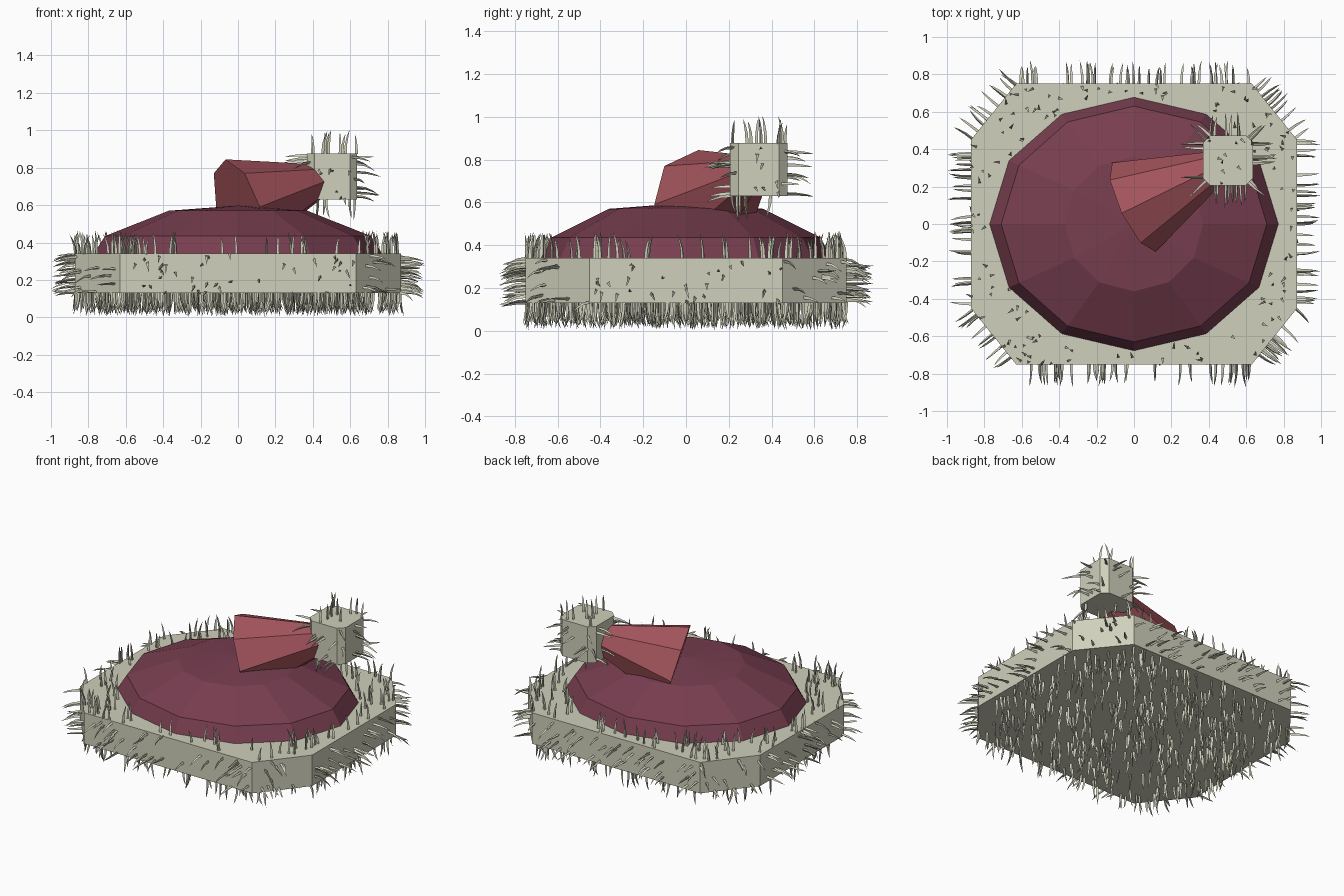
import bpy, bmesh, math, random
from mathutils import Vector

if "Cube" in bpy.data.objects:
    bpy.data.objects.remove(bpy.data.objects["Cube"])

random.seed(4)


def material(name, srgb):
    m = bpy.data.materials.new(name)
    lin = [((c / 255 + 0.055) / 1.055) ** 2.4 for c in srgb]
    m.diffuse_color = (*lin, 1)
    m.use_nodes = True
    m.node_tree.nodes["Principled BSDF"].inputs["Base Color"].default_value = m.diffuse_color
    return m


CREAM = material("pale cream", (208, 208, 188))
PLUM = material("dark plum", (120, 62, 80))
ROSE = material("dusty rose", (164, 84, 92))


def finish(bm, name, mat, fix=True):
    if fix:
        bmesh.ops.recalc_face_normals(bm, faces=bm.faces[:])
    me = bpy.data.meshes.new(name)
    bm.to_mesh(me)
    bm.free()
    me.materials.append(mat)
    ob = bpy.data.objects.new(name, me)
    bpy.context.collection.objects.link(ob)
    return ob


def loft(name, rings, mat):
    """Join rings of equal point count and cap both ends."""
    bm = bmesh.new()
    vs = [[bm.verts.new(p) for p in r] for r in rings]
    n = len(vs[0])
    for a, b in zip(vs, vs[1:]):
        for i in range(n):
            j = (i + 1) % n
            bm.faces.new((a[i], a[j], b[j], b[i]))
    bm.faces.new(vs[0][::-1])
    bm.faces.new(vs[-1])
    return finish(bm, name, mat)


def chamfered_block(name, cx, cy, hx, hy, kx, ky, z0, z1):
    """Box with cut vertical corners."""
    outline = [(hx, -ky), (hx, ky), (kx, hy), (-kx, hy),
               (-hx, ky), (-hx, -ky), (-kx, -hy), (kx, -hy)]
    rings = [[(cx + x, cy + y, z) for x, y in outline] for z in (z0, z1)]
    return loft(name, rings, CREAM)


def add_hair(bm, root, normal, length):
    """One curved, tapering, three-sided tuft."""
    side = normal.orthogonal().normalized()
    other = normal.cross(side)
    a = random.uniform(0, math.tau)
    sway = (side * math.cos(a) + other * math.sin(a)) * random.uniform(0.01, 0.035)
    if abs(normal.z) < 0.5:
        sway = sway * 0.6 + Vector((0, 0, -random.uniform(0.01, 0.035)))
    rings = []
    for t, r in ((-0.05, 0.009), (0.4, 0.0075), (0.75, 0.005)):
        c = root + normal * length * t + sway * t * t
        rings.append([bm.verts.new(c + (side * math.cos(a + k * math.tau / 3)
                      + other * math.sin(a + k * math.tau / 3)) * r) for k in range(3)])
    tip = bm.verts.new(root + normal * length + sway)
    for k in range(3):
        j = (k + 1) % 3
        for p, q in zip(rings, rings[1:]):
            bm.faces.new((p[k], p[j], q[j], q[k]))
        bm.faces.new((rings[-1][k], rings[-1][j], tip))


def hair_coat(name, ob, density, under_density, skip=lambda p: False):
    """Scatter hairs evenly over every face of a block."""
    bm = bmesh.new()
    me = ob.data
    me.calc_loop_triangles()
    for tri in me.loop_triangles:
        a, b, c = (me.vertices[i].co for i in tri.vertices)
        n = Vector(tri.normal)
        d = under_density if n.z < -0.5 else density
        for _ in range(int(tri.area * d + random.random())):
            u, v = random.random(), random.random()
            if u + v > 1:
                u, v = 1 - u, 1 - v
            p = a + (b - a) * u + (c - a) * v
            if not skip(p):
                add_hair(bm, p, n, random.uniform(0.085, 0.128))
    return finish(bm, name, CREAM)


# Blocks
base = chamfered_block("base_slab", 0, 0, 0.872, 0.75, 0.63, 0.45, 0.13, 0.34)
knob = chamfered_block("small_block", 0.503, 0.34, 0.134, 0.134, 0.095, 0.095, 0.63, 0.877)

# Twelve-sided oval dome
profile = [(0.775, 0.68, 0.132), (0.775, 0.68, 0.335), (0.71, 0.63, 0.435),
           (0.37, 0.36, 0.57), (0.005, 0.005, 0.597)]
loft("dome", [[(rx * math.cos(i * math.tau / 12), ry * math.sin(i * math.tau / 12), z)
               for i in range(12)] for rx, ry, z in profile], PLUM)

# Eight-sided tapered neck rising towards the small block
start, aim = Vector((0, 0.09, 0.59)), Vector((0.51, 0.34, 0.755))
axis = (aim - start).normalized()
across = axis.cross(Vector((0, 0, 1))).normalized()
up = across.cross(axis)
loft("tapered_neck", [[start.lerp(aim, t) + (across * math.cos(i * math.tau / 8)
                       + up * math.sin(i * math.tau / 8)) * r for i in range(8)]
                      for t, r in ((0, 0.265), (0.86, 0.09))], ROSE)

# Hair, left out where the dome covers the slab
hair_coat("base_hair", base, 150, 200,
          lambda p: p.z > 0.33 and (p.x / 0.775) ** 2 + (p.y / 0.68) ** 2 < 1)
hair_coat("small_block_hair", knob, 150, 60)
